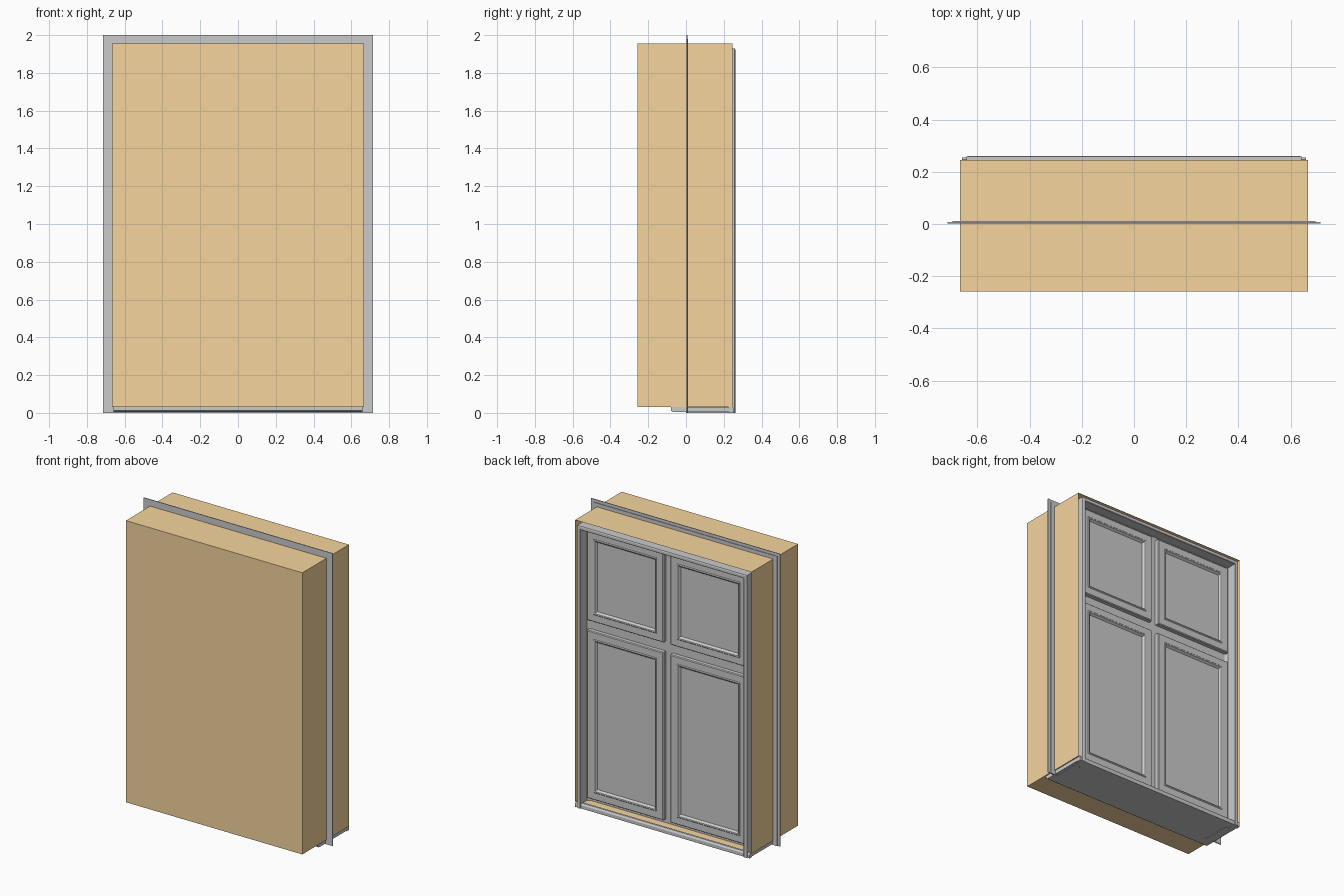
import bpy, bmesh

if "Cube" in bpy.data.objects:
    bpy.data.objects.remove(bpy.data.objects["Cube"])

orange = bpy.data.materials.new("opening_orange")
orange.diffuse_color = (0.91, 0.66, 0.34, 1)
orange.use_nodes = True
orange.node_tree.nodes["Principled BSDF"].inputs["Base Color"].default_value = orange.diffuse_color


def make_object(name, bm, mat=None):
    bmesh.ops.recalc_face_normals(bm, faces=bm.faces)
    me = bpy.data.meshes.new(name)
    bm.to_mesh(me)
    bm.free()
    ob = bpy.data.objects.new(name, me)
    bpy.context.collection.objects.link(ob)
    if mat:
        me.materials.append(mat)
    return ob


def add_box(bm, x0, x1, y0, y1, z0, z1):
    r = bmesh.ops.create_cube(bm, size=1)
    for v in r["verts"]:
        v.co = ((x0 + x1) / 2 + v.co.x * (x1 - x0),
                (y0 + y1) / 2 + v.co.y * (y1 - y0),
                (z0 + z1) / 2 + v.co.z * (z1 - z0))


def box(name, *dims):
    bm = bmesh.new()
    add_box(bm, *dims)
    return make_object(name, bm)


def arch(name, profile, half_w, top, bottom):
    """Sweep an (inset, y) profile up one jamb, across the head and down."""
    bm = bmesh.new()
    rings = []
    for sx, z in ((-1, None), (-1, 1), (1, 1), (1, None)):
        rings.append([bm.verts.new((sx * (half_w - d), y, bottom if z is None else top - d))
                      for d, y in profile])
    n = len(profile)
    for a, b in zip(rings, rings[1:]):
        for i in range(n):
            j = (i + 1) % n
            bm.faces.new((a[i], a[j], b[j], b[i]))
    bm.faces.new(rings[0])
    bm.faces.new(rings[-1])
    return make_object(name, bm)


def sash(name, x0, x1, z0, z1):
    """Casement sash: nested rectangles form the side, face, bead and glass."""
    bm = bmesh.new()
    steps = ((0, 0.15), (0, 0.203), (0.005, 0.208), (0.05, 0.208),
             (0.055, 0.213), (0.062, 0.211), (0.072, 0.196))
    rings = [[bm.verts.new(c) for c in ((x0 + d, y, z0 + d), (x1 - d, y, z0 + d),
                                        (x1 - d, y, z1 - d), (x0 + d, y, z1 - d))]
             for d, y in steps]
    for a, b in zip(rings, rings[1:]):
        for i in range(4):
            j = (i + 1) % 4
            bm.faces.new((a[i], a[j], b[j], b[i]))
    bm.faces.new(rings[-1])
    bm.faces.new(rings[0])
    return make_object(name, bm)


# Wall opening block, open at the back
bm = bmesh.new()
add_box(bm, -0.667, 0.667, -0.258, 0.246, 0.03, 1.955)
bm.faces.ensure_lookup_table()
back = max(bm.faces, key=lambda f: f.calc_center_median().y)
bmesh.ops.delete(bm, geom=[back], context="FACES_ONLY")
make_object("wall_opening", bm, orange)

# Flat mounting flange around sides and top, with a raised inner step
arch("mounting_flange",
     [(0, 0.002), (0, 0.007), (0.02, 0.007), (0.02, 0.011),
      (0.085, 0.011), (0.085, 0.002)], 0.715, 2.0, 0.0)

# Window frame: jambs and head with a stepped inner rebate
arch("window_frame",
     [(0, 0.0), (0, 0.258), (0.006, 0.261), (0.022, 0.261), (0.025, 0.258),
      (0.025, 0.19), (0.05, 0.175), (0.05, 0.0)], 0.642, 1.93, 0.0)

# Backing bars between the sashes
box("center_mullion", -0.04, 0.04, 0.10, 0.178, 0.035, 1.90)
box("transom_bar", -0.61, 0.61, 0.10, 0.178, 1.19, 1.29)
box("bottom_rail", -0.61, 0.61, 0.10, 0.178, 0.031, 0.08)

# Four sashes, mirrored left and right
for side, sx in (("left", -1), ("right", 1)):
    xa, xb = sorted((sx * 0.026, sx * 0.604))
    sash("upper_sash_" + side, xa, xb, 1.273, 1.89)
    sash("lower_sash_" + side, xa, xb, 0.057, 1.205)

# Sill with chamfered front edge, below the opening
bm = bmesh.new()
side_profile = ((-0.08, 0.03), (-0.08, 0.012), (-0.068, 0.004), (0.228, 0.004), (0.228, 0.0),
                (0.255, 0.0), (0.255, 0.022), (0.247, 0.034), (0.235, 0.034), (0.225, 0.0295))
f = bm.faces.new([bm.verts.new((-0.66, y, z)) for y, z in side_profile])
r = bmesh.ops.extrude_face_region(bm, geom=[f])
bmesh.ops.translate(bm, vec=(1.32, 0, 0),
                    verts=[v for v in r["geom"] if isinstance(v, bmesh.types.BMVert)])
make_object("sill", bm)
